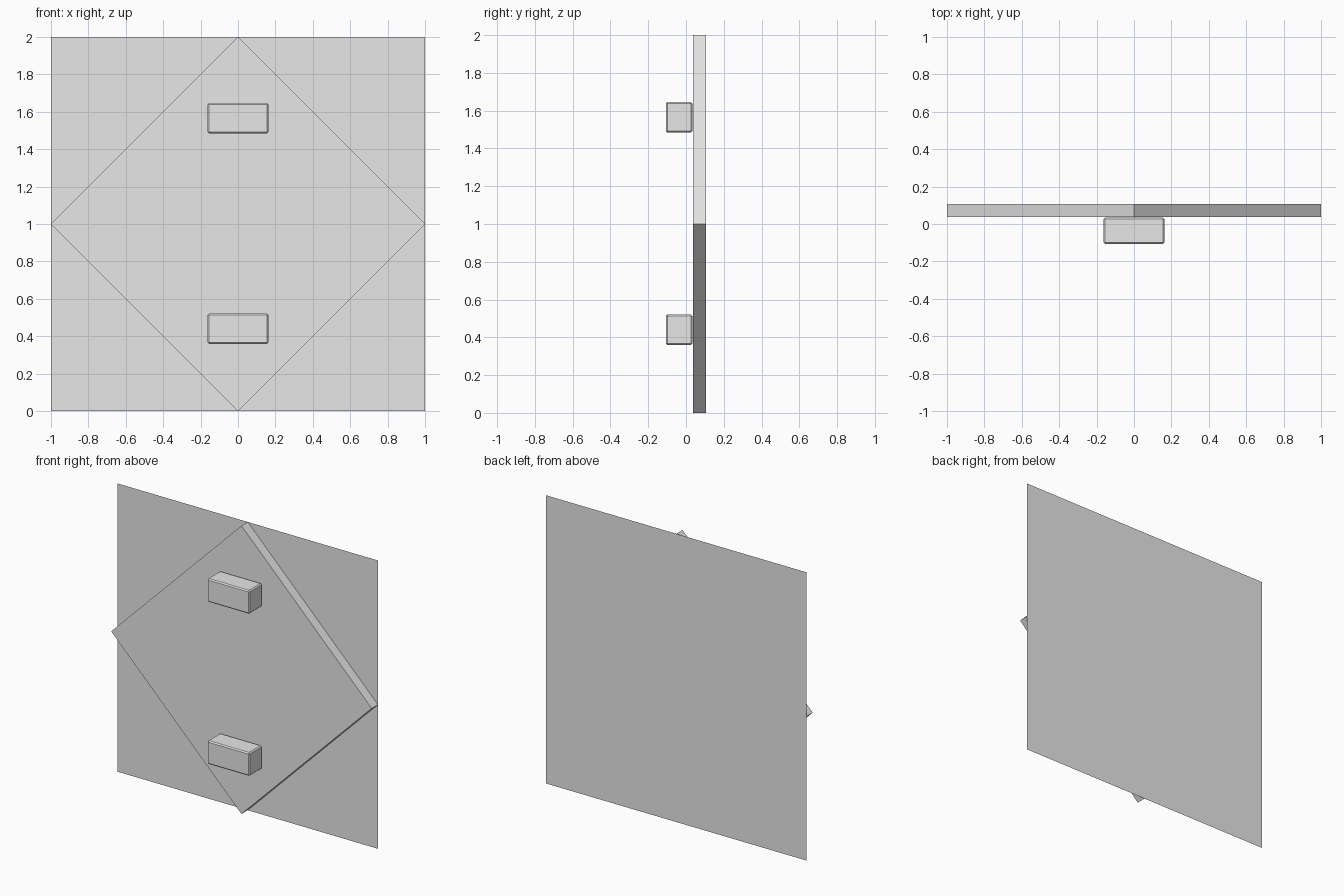
import bpy
import math

# Clear the default cube only
cube = bpy.data.objects.get("Cube")
if cube:
    bpy.data.objects.remove(cube, do_unlink=True)

# Single grey material
grey = bpy.data.materials.new("light_grey")
grey.use_nodes = True
grey.diffuse_color = (0.8, 0.8, 0.8, 1)
grey.node_tree.nodes["Principled BSDF"].inputs["Base Color"].default_value = (0.8, 0.8, 0.8, 1)


def box(name, centre, size, turn=0.0, bevel=0.0):
    """Box with given centre and size, turned about the y axis."""
    bpy.ops.mesh.primitive_cube_add(size=1, location=centre)
    ob = bpy.context.object
    ob.name = name
    ob.scale = size
    bpy.ops.object.transform_apply(location=False, rotation=False, scale=True)
    ob.rotation_euler.y = turn
    ob.data.materials.append(grey)
    if bevel:
        mod = ob.modifiers.new("edge_bevel", 'BEVEL')
        mod.width = bevel
        mod.segments = 1
    return ob


FRONT, BACK = 0.038, 0.107   # depth range of the diamond slab

# Flat square sheet at the back
bpy.ops.mesh.primitive_plane_add(size=2, location=(0, BACK, 1),
                                 rotation=(math.pi / 2, 0, 0))
sheet = bpy.context.object
sheet.name = "back_sheet"
sheet.data.materials.append(grey)

# Diamond slab whose corners touch the middles of the sheet's edges
side = math.sqrt(2)
box("diamond_panel", (0, (FRONT + BACK) / 2, 1),
    (side, BACK - FRONT, side), turn=math.pi / 4)

# Two bevelled blocks on the front
for name, z in (("upper_block", 1.565), ("lower_block", 0.44)):
    box(name, (0, -0.0365, z), (0.325, 0.141, 0.162), bevel=0.008)
